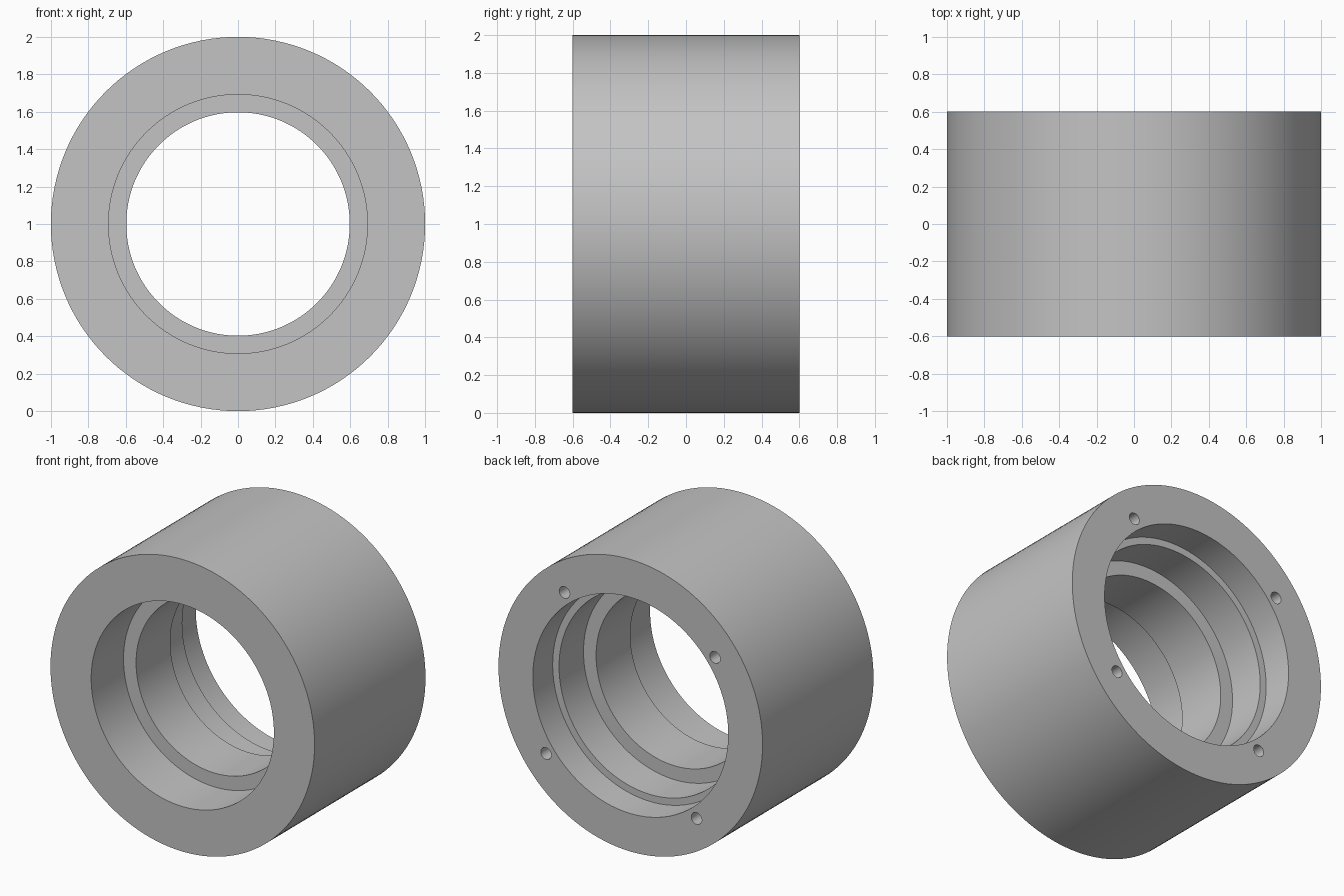
import bpy
import bmesh
from math import cos, sin, pi, radians
from mathutils import Matrix, Vector

SEGMENTS = 128
CENTRE_Z = 1.0

cube = bpy.data.objects.get("Cube")
if cube:
    bpy.data.objects.remove(cube, do_unlink=True)

grey = bpy.data.materials.new("machined grey")
grey.use_nodes = True
colour = (0.55, 0.55, 0.55, 1)
grey.diffuse_color = colour
grey.node_tree.nodes["Principled BSDF"].inputs["Base Color"].default_value = colour


def make_object(name, bm):
    bmesh.ops.recalc_face_normals(bm, faces=bm.faces)
    mesh = bpy.data.meshes.new(name)
    bm.to_mesh(mesh)
    bm.free()
    mesh.materials.append(grey)
    obj = bpy.data.objects.new(name, mesh)
    obj.location.z = CENTRE_Z
    bpy.context.collection.objects.link(obj)
    return obj


# Stepped sleeve: (radius, y) section turned around the y axis
section = [(1, -0.6), (1, 0.6),
           (0.74, 0.6), (0.74, 0.385),      # rear recess
           (0.692, 0.385), (0.692, 0.12),   # rear bearing seat
           (0.597, 0.12), (0.597, -0.25),   # throat
           (0.692, -0.25), (0.692, -0.6)]   # front bearing seat
bm = bmesh.new()
verts = [bm.verts.new((r, y, 0)) for r, y in section]
edges = [bm.edges.new((v, verts[i - 1])) for i, v in enumerate(verts)]
bmesh.ops.spin(bm, geom=verts + edges, cent=(0, 0, 0), axis=(0, 1, 0),
               angle=2 * pi, steps=SEGMENTS, use_merge=True)
bmesh.ops.remove_doubles(bm, verts=bm.verts, dist=0.0001)
sleeve = make_object("bearing_sleeve", bm)

# Four blind screw holes in the rear face
HOLE_DEPTH = 0.25
bm = bmesh.new()
for i in range(4):
    angle = radians(52 + 90 * i)
    centre = Vector((0.812 * cos(angle), 0.6, 0.812 * sin(angle)))
    bmesh.ops.create_cone(
        bm, cap_ends=True, segments=32, radius1=0.04, radius2=0.04,
        depth=2 * HOLE_DEPTH,
        matrix=Matrix.Translation(centre) @ Matrix.Rotation(pi / 2, 4, "X"))
cutter = make_object("screw_hole_cutter", bm)
cutter.hide_render = True

bpy.context.view_layer.objects.active = sleeve
sleeve.select_set(True)
cut = sleeve.modifiers.new("screw holes", "BOOLEAN")
cut.operation = "DIFFERENCE"
cut.solver = "EXACT"
cut.object = cutter
bpy.ops.object.modifier_apply(modifier=cut.name)
bpy.data.objects.remove(cutter, do_unlink=True)

bpy.ops.object.shade_smooth_by_angle(angle=radians(30))
